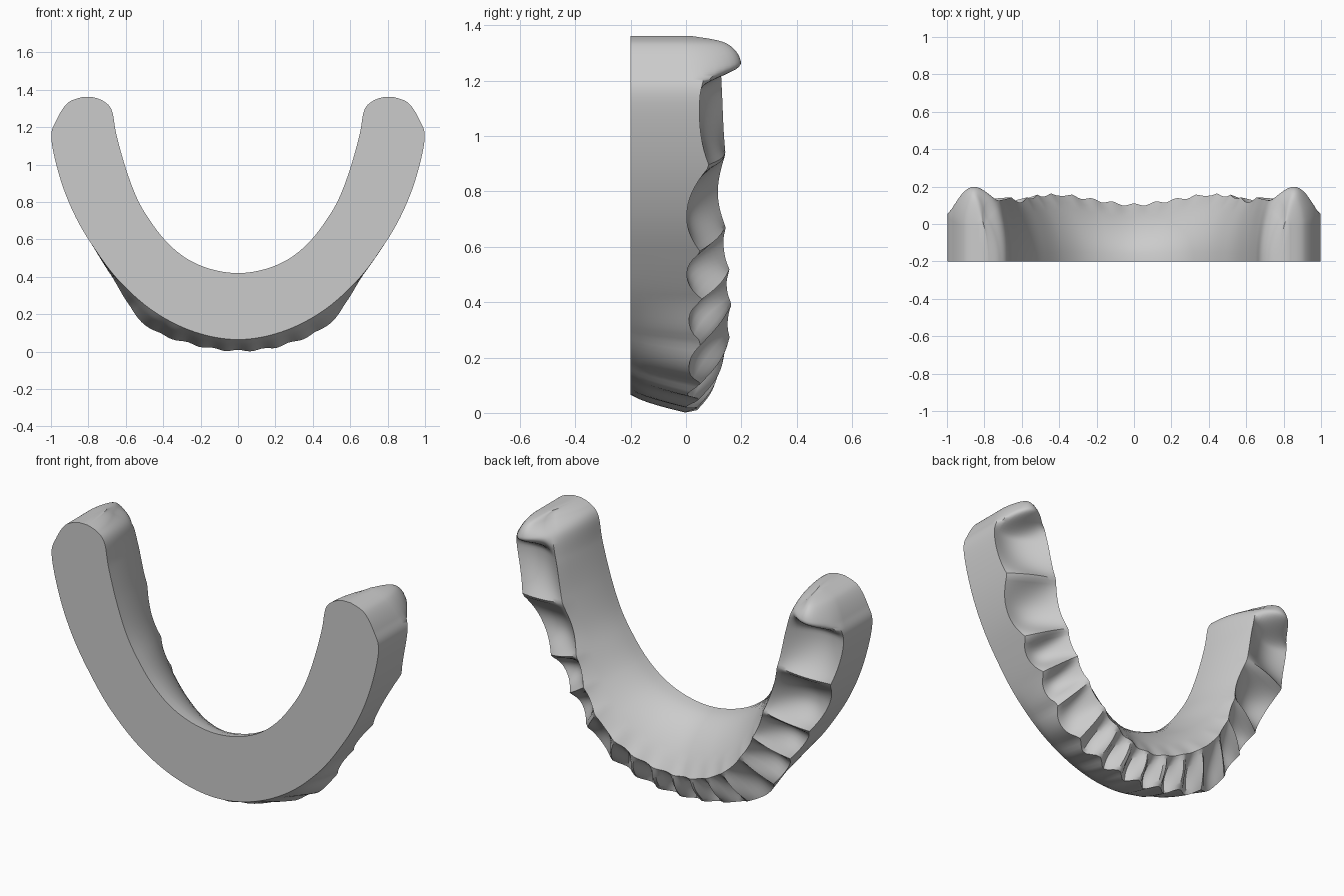
import bpy, bmesh, math, random
from mathutils import Vector

if "Cube" in bpy.data.objects:
    bpy.data.objects.remove(bpy.data.objects["Cube"])

random.seed(4)

# Half-arch stations from arm tip (0) to front centre (10): (x, z)
OUTER = [(.83, 1.362), (.91, 1.33), (.97, 1.24), (.998, 1.14), (.952, .93), (.878, .74),
         (.78, .57), (.64, .383), (.45, .215), (.23, .105), (0, .065)]
INNER = [(.78, 1.362), (.72, 1.34), (.675, 1.29), (.65, 1.16), (.60, .98), (.54, .82),
         (.47, .70), (.38, .585), (.27, .495), (.14, .44), (0, .42)]
BULGE_R = [0, 0, 0, 0, 0, 0, 0, .008, .07, .066, .055]           # outward overhang, right
BULGE_L = [0, 0, 0, 0, 0, 0, 0, .018, .08, .062, .055]           # outward overhang, left
RIDGE = [.5, .6, .78, .85, .82, .79, .69, .53, .37, .28, .25]     # tongue-side rim position
RIM_IN = [0, .05, .11, .13, .13, .115, .13, .145, .15, .12, .095]  # tongue-side rim height
RIM_OUT = [0, .02, .05, .05, .035, .005, 0, .01, .01, 0, -.005]   # cheek-side rim height
DOME = [.02, .15, .2, .17, .17, .17, .17, .17, .17, .17, .17]     # rounded arm end
TEETH = [2.0, 4.2, 5.95, 6.85, 7.55, 8.3, 8.9, 9.45, 10.0]
N = 10


def mirror_pts(pts):
    full = [Vector((p[0], p[1])) for p in pts]
    return full + [Vector((-p.x, p.y)) for p in full[-2::-1]]


def mirror_vals(vals):
    return vals + vals[-2::-1]


def spline(vals, k):
    i = min(int(k), len(vals) - 2)
    t = k - i
    a, b, c, d = (vals[max(0, min(len(vals) - 1, i + j))] for j in (-1, 0, 1, 2))
    return (b * 2 + (c - a) * t + (a * 2 - b * 5 + c * 4 - d) * t * t
            + (b * 3 - a - c * 3 + d) * t ** 3) * .5


def smooth(a, b, x):
    t = max(0, min(1, (x - a) / (b - a)))
    return t * t * (3 - 2 * t)


outer, inner = mirror_pts(OUTER), mirror_pts(INNER)
ridge, rim_in, rim_out, dome = map(mirror_vals, (RIDGE, RIM_IN, RIM_OUT, DOME))
bulge = BULGE_R + BULGE_L[-2::-1]
depths = {(s, i): random.uniform(.75, 1.2) for s in (0, 1) for i in range(len(TEETH))}


def tooth_wave(k):
    """Height of the wall between two bite prints (1) and depth of the print (0)."""
    side, h = int(k > N), min(k, 2 * N - k)
    for i in range(len(TEETH) - 1):
        if TEETH[i] <= h <= TEETH[i + 1]:
            p = (h - TEETH[i]) / (TEETH[i + 1] - TEETH[i])
            return .5 + .5 * math.cos(2 * math.pi * p) if i > 4 else abs(2 * p - 1) ** 2.2, depths[side, i]
    return 1, 1


def section(k):
    """Closed cross-section of the arch at station k."""
    h = min(k, 2 * N - k)
    o, q = spline(outer, k), spline(inner, k)
    across = q - o
    out = -across.normalized()
    wall, depth = tooth_wave(k)
    front = smooth(6, 9, h)
    ov = max(0, spline(bulge, k)) + .01 * front * (1 - wall)
    end = 1 - smooth(1.9, 3.0, h)
    yo = spline(rim_out, k) + (.055 - .01 * front) * wall * (1 - end)
    yi = spline(rim_in, k) + .015 * wall * (1 - end)
    n_in, top = spline(ridge, k), spline(dome, k)
    pts = []

    def add(p, y):
        pts.append((p.x, y, p.y))

    # cheek-side wall
    for j in range(7):
        f = j / 7
        add(o + out * ov * f ** .7, -.2 + (yo + .2) * f)
    # biting surface: scooped prints, or a dome at the arm end
    start = o + out * ov
    stop = o + across * n_in
    for j in range(15):
        v = j / 14
        bow = math.sin(math.pi * v)
        edge = yo + (yi - yo) * v
        scoop = edge - (.06 - .03 * front) * depth * (1 - wall) * bow + .02 * wall * bow
        cap = edge + (top - edge) * max(bow, 0) ** .7
        add(start.lerp(stop, v), scoop + (cap - scoop) * end)
    # tongue-side slope; the scallops fade out below the rim
    base = spline(rim_in, k)
    for j in range(1, 9):
        f = j / 8
        n = n_in + (1 - n_in) * math.sin(f * math.pi / 2) ** .95
        add(o + across * n, base - (base + .2) * f ** 1.15)
    return pts


# Dental arch: sections skinned along the horseshoe
bm = bmesh.new()
ROWS = 240
rows = [[bm.verts.new(p) for p in section(2 * N * r / ROWS)] for r in range(ROWS + 1)]
for a, b in zip(rows, rows[1:]):
    m = len(a)
    for j in range(m):
        bm.faces.new((a[j], a[(j + 1) % m], b[(j + 1) % m], b[j]))
for r in (rows[0], rows[-1]):
    bm.faces.new(r)
bmesh.ops.remove_doubles(bm, verts=bm.verts, dist=.0005)
bmesh.ops.recalc_face_normals(bm, faces=bm.faces)
mesh = bpy.data.meshes.new("dental_arch")
bm.to_mesh(mesh)
bm.free()
arch = bpy.data.objects.new("dental_arch", mesh)
bpy.context.collection.objects.link(arch)
bpy.context.view_layer.objects.active = arch
arch.select_set(True)
bpy.ops.object.shade_smooth_by_angle(angle=math.radians(40))
